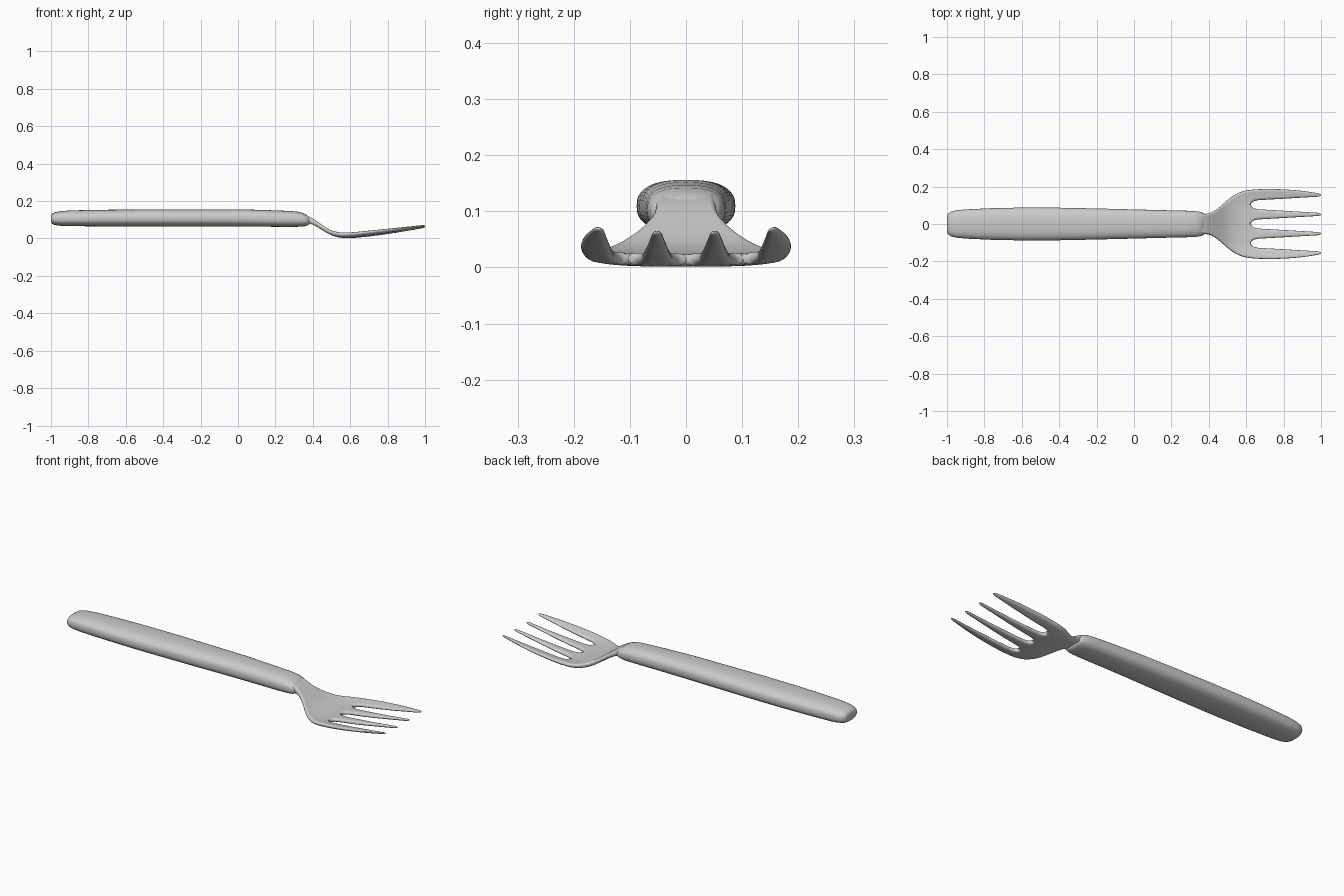
import bpy, bmesh, math

if "Cube" in bpy.data.objects:
    bpy.data.objects.remove(bpy.data.objects["Cube"])


def curve(pts):
    """Smooth interpolation through (x, value) points."""
    n = len(pts)

    def slope(i):
        a, b = pts[max(i - 1, 0)], pts[min(i + 1, n - 1)]
        return (b[1] - a[1]) / (b[0] - a[0])

    def f(x):
        x = min(max(x, pts[0][0]), pts[-1][0])
        i = 0
        while i < n - 2 and x > pts[i + 1][0]:
            i += 1
        (x0, y0), (x1, y1) = pts[i], pts[i + 1]
        w = x1 - x0
        t = (x - x0) / w
        return ((2*t**3 - 3*t*t + 1) * y0 + (t**3 - 2*t*t + t) * w * slope(i)
                + (3*t*t - 2*t**3) * y1 + (t**3 - t*t) * w * slope(i + 1))
    return f


def finish(bm, name, angle):
    bmesh.ops.remove_doubles(bm, verts=bm.verts, dist=0.0002)
    bmesh.ops.recalc_face_normals(bm, faces=bm.faces)
    me = bpy.data.meshes.new(name)
    bm.to_mesh(me)
    bm.free()
    ob = bpy.data.objects.new(name, me)
    bpy.context.collection.objects.link(ob)
    bpy.ops.object.select_all(action='DESELECT')
    ob.select_set(True)
    bpy.context.view_layer.objects.active = ob
    bpy.ops.object.shade_smooth_by_angle(angle=math.radians(angle))
    return ob


# Handle: rounded sections (x, half width, bottom z, top z) lofted lengthwise
stations = [(-1.0, .042, .088, .122), (-.994, .055, .079, .132), (-.98, .066, .072, .140),
            (-.95, .073, .068, .146), (-.90, .078, .066, .150), (-.75, .085, .065, .153),
            (-.58, .088, .064, .155), (-.40, .087, .064, .156), (-.20, .083, .064, .156),
            (0, .078, .064, .156), (.15, .074, .063, .152), (.28, .071, .062, .147),
            (.33, .069, .063, .142), (.36, .064, .066, .131), (.375, .058, .071, .120),
            (.382, .050, .077, .112)]
bm = bmesh.new()
rings, N = [], 40
for x, w, lo, hi in stations:
    ring = []
    for k in range(N):
        a = 2 * math.pi * k / N
        c, s = math.cos(a), math.sin(a)
        y = w * math.copysign(abs(c) ** .75, c)
        z = (lo + hi) / 2 + (hi - lo) / 2 * math.copysign(abs(s) ** .8, s)
        ring.append(bm.verts.new((x, y, z)))
    rings.append(ring)
for r0, r1 in zip(rings, rings[1:]):
    for k in range(N):
        j = (k + 1) % N
        bm.faces.new((r0[k], r0[j], r1[j], r1[k]))
bm.faces.new(rings[0])
bm.faces.new(rings[-1])
finish(bm, "handle", 50)

# Head: dished plate, splitting into four tapering tines past the root
ROOT, GAPS = .625, (-.103, 0, .103)
outline = curve([(.34, .054), (.38, .054), (.41, .060), (.45, .085), (.50, .128), (.55, .162),
                 (.60, .179), (.70, .187), (.80, .185), (.90, .177), (1, .162)])
height = curve([(.34, .112), (.38, .100), (.42, .078), (.46, .052), (.50, .030), (.55, .016),
                (.60, .013), (.70, .021), (.80, .033), (.90, .047), (1, .062)])
half_thick = curve([(.34, .022), (.42, .015), (.60, .011), (.80, .009), (1, .005)])


def gap(x):
    u = x - ROOT
    if u <= 0:
        return 0
    return .022 * math.sqrt(1 - max(0, 1 - u / .04) ** 2) + .022 * u / (1 - ROOT)


def edges(x, i):
    """Left and right edge of tine i; neighbours share an edge before the root."""
    out, g = outline(x), gap(x)
    k = min(1, out / .187) if x < ROOT else 1
    lines = [-out] + [c * k for c in GAPS] + [out]
    a = lines[i] + (g if i > 0 else 0)
    b = lines[i + 1] - (g if i < 3 else 0)
    if x > .98:                                   # rounded tine tip
        m, t = (a + b) / 2, (x - .98) / .02
        s = math.sqrt(max(0, 1 - t * t)) * .95 + .05
        a, b = m + (a - m) * s, m + (b - m) * s
    return a, b


def free_distance(x, y, a, b):
    """Distance to the nearest open edge of the plate."""
    if x < ROOT:
        d = [outline(x) - abs(y)]
        return min(d + [math.hypot(x - ROOT, y - c) for c in GAPS])
    return min(y - a, b - y)


xs = [.34 + .015 * k for k in range(18)] + [.605, .615, .621, ROOT]
xs += [ROOT + d for d in (.0015, .004, .009, .016, .026, .04)]
xs += [.69 + .03 * k for k in range(10)] + [.98, .988, .994, .998, 1]
M = 12
bm = bmesh.new()
for i in range(4):
    sides = {1: [], -1: []}
    for x in xs:
        a, b = edges(x, i)
        rows = {1: [], -1: []}
        for k in range(M + 1):
            y = (a + b) / 2 - (b - a) / 2 * math.cos(math.pi * k / M)
            d = max(0, free_distance(x, y, a, b))
            r = min(.014, max((b - a) / 2, .001))
            h = half_thick(x) * math.sqrt(1 - max(0, 1 - d / r) ** 2)
            if x > .98:
                h *= math.sqrt(max(0, 1 - ((x - .98) / .02) ** 2)) * .9 + .1
            blend = min(1, max(0, (x - .42) / .15))
            z = height(x) + .014 * blend * (abs(y) / .187) ** 4
            for s in rows:
                rows[s].append(bm.verts.new((x, y, z + s * h)))
        for s in rows:
            sides[s].append(rows[s])
    for grid in sides.values():
        for r0, r1 in zip(grid, grid[1:]):
            for k in range(M):
                bm.faces.new((r0[k], r0[k + 1], r1[k + 1], r1[k]))
    # close the tine tip and the hidden neck end
    for e in (0, -1):
        t, u = sides[1][e], sides[-1][e]
        for k in range(M):
            bm.faces.new((t[k], t[k + 1], u[k + 1], u[k]))
finish(bm, "fork_head", 60)
